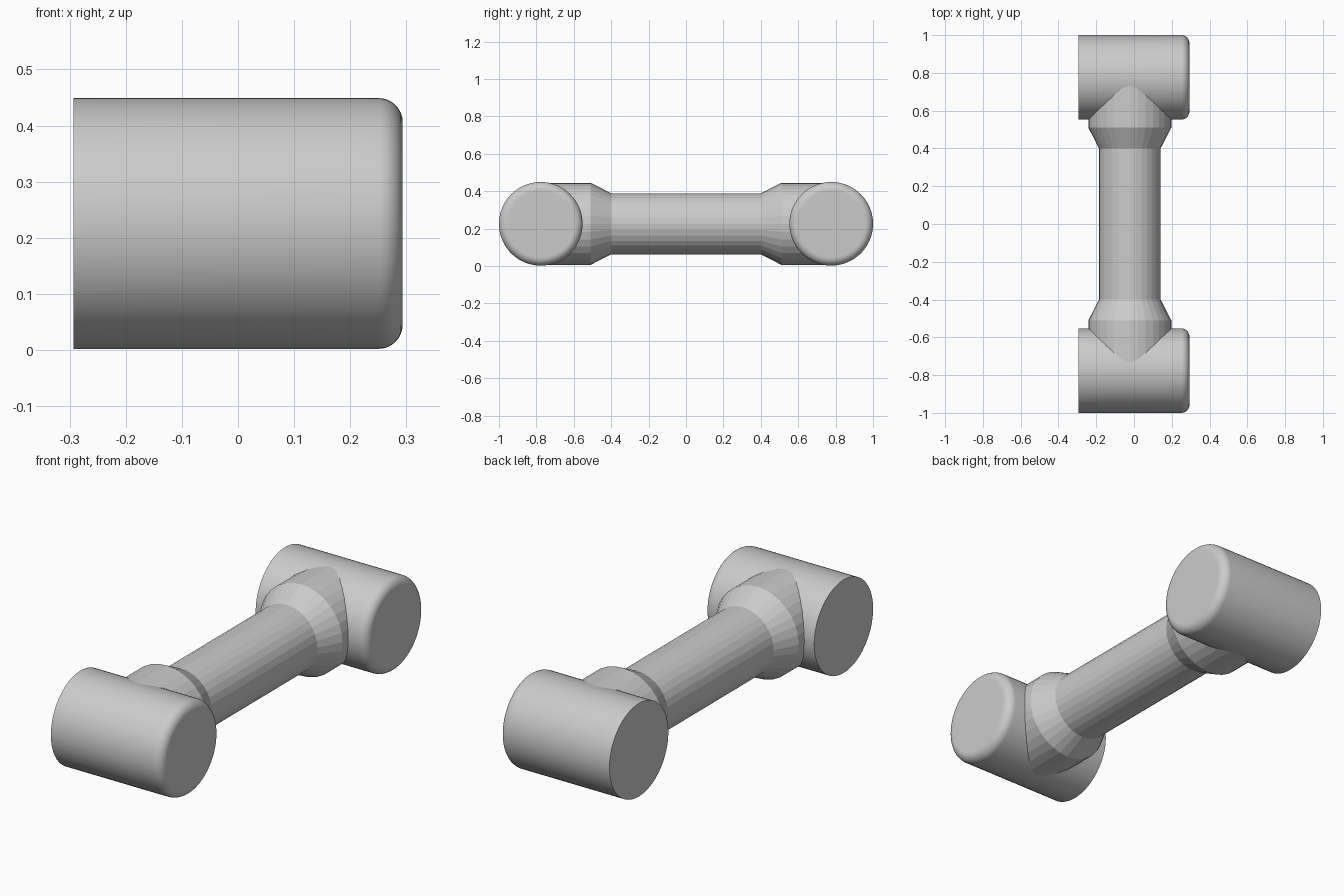
import bpy, bmesh
from math import pi, sin, cos, radians
from mathutils import Matrix

if "Cube" in bpy.data.objects:
    bpy.data.objects.remove(bpy.data.objects["Cube"])

CZ = 0.2255       # height of all axes
END_Y = 0.7765    # distance of joint barrels from centre
R = 0.2235        # barrel radius
HALF = 0.2935     # barrel half length
FILLET = 0.043


def lathe(name, profile, sides, axis, loc, smooth_angle):
    """Revolve (radius, distance) pairs about the x or y axis."""
    bm = bmesh.new()
    pts = [bm.verts.new((r, 0, d)) for r, d in profile]
    edges = [bm.edges.new(pair) for pair in zip(pts, pts[1:])]
    bmesh.ops.spin(bm, geom=pts + edges, cent=(0, 0, 0), axis=(0, 0, 1),
                   angle=2 * pi, steps=sides)
    bmesh.ops.remove_doubles(bm, verts=bm.verts, dist=1e-5)
    rot = Matrix.Rotation(pi / 2, 4, 'Y') if axis == 'x' else Matrix.Rotation(-pi / 2, 4, 'X')
    bm.transform(rot)
    bmesh.ops.recalc_face_normals(bm, faces=bm.faces)
    mesh = bpy.data.meshes.new(name)
    bm.to_mesh(mesh)
    bm.free()
    obj = bpy.data.objects.new(name, mesh)
    obj.location = loc
    bpy.context.collection.objects.link(obj)
    bpy.ops.object.select_all(action='DESELECT')
    obj.select_set(True)
    bpy.context.view_layer.objects.active = obj
    bpy.ops.object.shade_smooth_by_angle(angle=radians(smooth_angle))
    return obj


# Joint barrels: sharp flat mating face at -x, rounded cap at +x
fillet = [(R - FILLET + FILLET * cos(i * pi / 16), HALF - FILLET + FILLET * sin(i * pi / 16))
          for i in range(9)]
barrel = [(0, -HALF), (R, -HALF)] + fillet + [(R - FILLET - 0.004, HALF), (0, HALF)]
for name, side in (("front_joint_barrel", -1), ("rear_joint_barrel", 1)):
    lathe(name, barrel, 64, 'x', (0, side * END_Y, CZ), 25)

# Link tube: slim shaft flaring through cones into both barrels
half_tube = [(0.163, 0.40), (0.2195, 0.51), (0.2195, END_Y), (0, END_Y)]
tube = [(r, -d) for r, d in reversed(half_tube)] + half_tube
lathe("link_tube", tube, 32, 'y', (-0.022, 0, CZ), 8)
